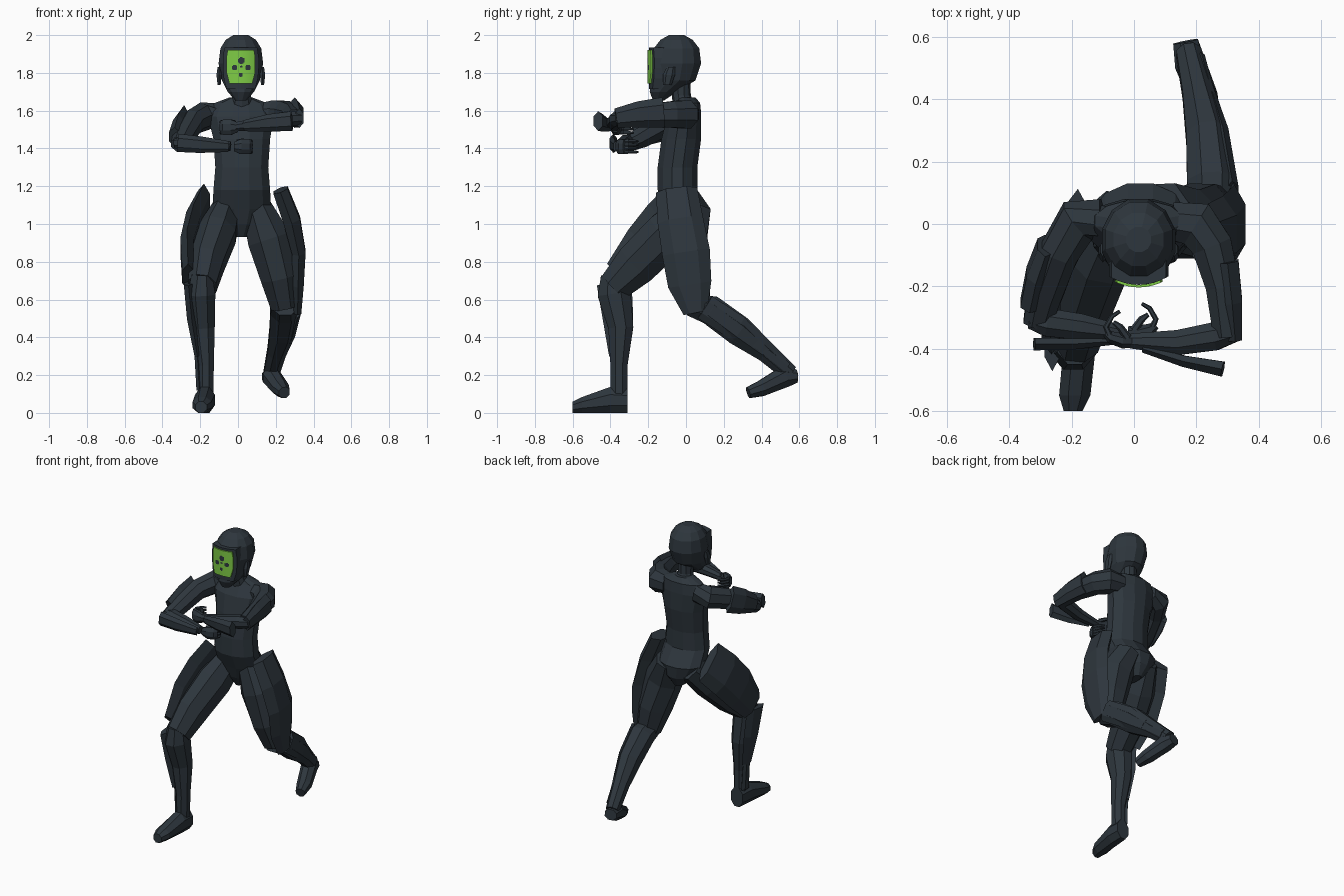
import bpy, bmesh, math
from mathutils import Vector


def material(name, rgb):
    m = bpy.data.materials.new(name)
    m.diffuse_color = (*rgb, 1)
    return m


DARK = material("dark suit", (0.027, 0.037, 0.047))
GREEN = material("green visor", (0.21, 0.60, 0.06))


def finish(name, bm, mats=(DARK,)):
    me = bpy.data.meshes.new(name)
    bm.to_mesh(me)
    bm.free()
    for m in mats:
        me.materials.append(m)
    ob = bpy.data.objects.new(name, me)
    bpy.context.collection.objects.link(ob)
    return ob


def loft(name, rings, sides=8, hint=(1, 0, 0), axis=None):
    """Skin rings (x, y, z, half width along hint, half depth) along a path."""
    bm = bmesh.new()
    pts = [Vector(r[:3]) for r in rings]
    grow = 1 / math.cos(math.pi / sides)
    loops = []
    for i, r in enumerate(rings):
        t = Vector(axis) if axis else pts[min(i + 1, len(pts) - 1)] - pts[max(i - 1, 0)]
        t.normalize()
        h = Vector(hint)
        s = (h - t * h.dot(t)).normalized()
        n = t.cross(s)
        loop = []
        for k in range(sides):
            a = 2 * math.pi * (k + 0.5) / sides
            p = pts[i] + (s * math.cos(a) * r[3] + n * math.sin(a) * r[4]) * grow
            p.z = max(p.z, 0)
            loop.append(bm.verts.new(p))
        loops.append(loop)
    for A, B in zip(loops, loops[1:]):
        for k in range(sides):
            j = (k + 1) % sides
            bm.faces.new((A[k], A[j], B[j], B[k]))
    bm.faces.new(loops[0])
    bm.faces.new(loops[-1])
    bmesh.ops.recalc_face_normals(bm, faces=bm.faces)
    return finish(name, bm)


UP = (0, 0, 1)
Y = (0, 1, 0)

# torso, neck and head
loft("torso", [(.02, .02, .93, .03, .06), (.02, .02, 1.0, .10, .10), (.02, .01, 1.08, .155, .12),
               (.02, -.045, 1.18, .15, .105), (.02, -.045, 1.3, .14, .105), (.02, -.025, 1.45, .15, .105),
               (.015, -.01, 1.57, .175, .09), (.015, .01, 1.64, .14, .065), (.015, .0, 1.67, .06, .05)],
     12, axis=UP)
loft("neck", [(.02, -.01, 1.62, .065, .055), (.02, -.025, 1.68, .048, .048), (.02, -.03, 1.78, .05, .05)],
     10, axis=UP)
loft("head", [(.015, -.145, 1.655, .03, .03), (.015, -.12, 1.70, .07, .072), (.015, -.065, 1.76, .10, .115),
              (.015, -.055, 1.85, .118, .135), (.015, -.05, 1.93, .108, .12), (.015, -.05, 1.975, .08, .085),
              (.015, -.05, 2.0, .04, .04)], 12, axis=UP)
for x in (-.1, .13):
    loft("ear_guard", [(x, -.10, 1.735, .008, .02), (x, -.09, 1.79, .014, .028), (x, -.08, 1.83, .008, .02)],
         6, axis=UP)


# curved visor frame and green visor plate with dark vent holes
HOLES = [(.018, 1.865, .018), (-.018, 1.828, .015), (.052, 1.828, .015), (.017, 1.833, .007), (.015, 1.79, .011)]


def visor(name, half, z0, z1, y0, thick, nx, nz, mats, painted=False):
    bm = bmesh.new()
    grid = []
    for j in range(nz + 1):
        v = j / nz
        w = half * (0.8 + 0.2 * min(1, v * 3)) * (1 - 0.08 * max(0, v - .8) * 5)
        row = []
        for i in range(nx + 1):
            u = 2 * i / nx - 1
            row.append(bm.verts.new((.015 + u * w, y0 + 3 * (u * w) ** 2, z0 + (z1 - z0) * v)))
        grid.append(row)
    for j in range(nz):
        for i in range(nx):
            f = bm.faces.new((grid[j][i], grid[j][i + 1], grid[j + 1][i + 1], grid[j + 1][i]))
            c = f.calc_center_median()
            if painted and any(math.hypot(c.x - hx, c.z - hz) < r for hx, hz, r in HOLES):
                f.material_index = 1
    skin = list(bm.faces)
    back = bmesh.ops.extrude_face_region(bm, geom=skin, use_keep_orig=True)["geom"]
    for g in back:
        if isinstance(g, bmesh.types.BMVert):
            g.co.y += thick
    bmesh.ops.recalc_face_normals(bm, faces=bm.faces)
    finish(name, bm, mats)


visor("visor_frame", .095, 1.715, 1.935, -.195, .09, 8, 4, (DARK,))
visor("visor", .076, 1.745, 1.92, -.203, .008, 32, 38, (GREEN, DARK), True)

# front leg (on -x), knee bent and foot flat
loft("front_thigh", [(-.06, .03, 1.08, .07, .10), (-.11, -.10, .95, .10, .12), (-.165, -.26, .79, .09, .115),
                     (-.19, -.38, .67, .075, .085)])
loft("front_shin", [(-.19, -.385, .73, .055, .065), (-.195, -.38, .63, .075, .088), (-.185, -.345, .45, .062, .066),
                    (-.17, -.355, .25, .042, .045), (-.17, -.355, .08, .04, .045)])
loft("front_foot", [(-.17, -.31, .065, .045, .065), (-.175, -.40, .068, .052, .07), (-.19, -.55, .042, .05, .042),
                    (-.195, -.60, .03, .03, .03)], axis=(0, -1, 0))
loft("front_thigh_plate", [(-.18, .01, 1.12, .035, .12), (-.235, -.09, 1.01, .04, .125),
                           (-.27, -.2, .88, .035, .12), (-.265, -.34, .72, .03, .09)], 6)
loft("front_shin_plate", [(-.262, -.38, .685, .025, .08), (-.245, -.36, .5, .025, .07),
                          (-.215, -.355, .3, .015, .045)], 6)
loft("front_ankle_plate", [(-.215, -.35, .3, .015, .03), (-.205, -.35, .12, .015, .035)], 6)

# rear leg (on +x), trailing behind
loft("rear_thigh", [(.10, .02, 1.08, .08, .11), (.165, .0, .92, .115, .11), (.22, .02, .72, .10, .11),
                    (.25, .05, .56, .075, .075)])
loft("rear_shin", [(.25, .02, .575, .07, .06), (.25, .13, .545, .08, .078), (.235, .28, .435, .068, .08),
                   (.205, .42, .325, .05, .055), (.175, .55, .21, .04, .045)])
loft("rear_foot", [(.165, .585, .195, .04, .035), (.178, .52, .19, .048, .056), (.225, .4, .13, .045, .042),
                   (.245, .33, .107, .03, .03)])
loft("rear_thigh_plate", [(.225, -.05, 1.18, .04, .095), (.285, -.03, 1.02, .045, .105), (.322, .0, .85, .036, .11),
                          (.318, .02, .68, .03, .10), (.315, .05, .53, .02, .055)], 6)
loft("rear_shin_plate", [(.315, .1, .56, .02, .06), (.285, .27, .45, .02, .06), (.25, .4, .345, .015, .035)], 6)
loft("rear_ankle_plate", [(.25, .4, .34, .012, .03), (.215, .53, .235, .012, .03)], 6)

# arm on -x: lower guard
loft("low_upper_arm", [(-.10, .02, 1.58, .06, .06), (-.18, .01, 1.57, .07, .07), (-.24, -.09, 1.54, .06, .065),
                       (-.29, -.23, 1.46, .055, .055), (-.31, -.32, 1.42, .045, .04)])
loft("low_arm_plate", [(-.285, -.07, 1.55, .025, .075), (-.315, -.16, 1.51, .03, .07),
                       (-.335, -.26, 1.46, .03, .05)], 6)
loft("low_forearm", [(-.335, -.305, 1.43, .03, .03), (-.28, -.315, 1.43, .045, .042), (-.17, -.33, 1.42, .042, .038),
                     (-.04, -.35, 1.412, .025, .025)], hint=Y)
loft("low_forearm_plate", [(-.32, -.385, 1.43, .02, .042), (-.2, -.385, 1.42, .018, .038),
                           (-.05, -.375, 1.41, .01, .025)], 6, hint=Y)

# arm on +x: upper guard
loft("high_upper_arm", [(.12, .01, 1.58, .06, .06), (.20, .0, 1.58, .075, .075), (.25, -.07, 1.58, .065, .07),
                        (.285, -.2, 1.575, .055, .06), (.30, -.36, 1.56, .045, .045)])
loft("high_arm_plate", [(.30, -.12, 1.59, .035, .07), (.315, -.25, 1.58, .032, .06),
                        (.325, -.37, 1.56, .022, .045)], 6)
loft("high_forearm", [(.33, -.345, 1.56, .03, .035), (.26, -.36, 1.555, .045, .042), (.14, -.38, 1.535, .04, .036),
                      (-.01, -.375, 1.515, .024, .024)], hint=Y)
loft("high_forearm_plate", [(.285, -.465, 1.545, .024, .045), (.16, -.44, 1.535, .018, .04),
                            (.03, -.40, 1.52, .012, .025)], 6, hint=Y)


# hands with curled fingers; d is the pointing direction along x
def hand(label, x, y, z, d):
    loft(label + "_palm", [(x, y, z, .022, .025), (x + d * .035, y, z, .024, .04),
                           (x + d * .075, y + .012, z, .02, .04), (x + d * .09, y + .025, z, .012, .034)],
         hint=Y)
    for k in range(4):
        fz = z + .028 - .019 * k
        loft(label + "_finger", [(x + d * .075, y + .01, fz, .01, .009), (x + d * .09, y + .045, fz, .009, .008),
                                 (x + d * .07, y + .08, fz, .008, .007), (x + d * .045, y + .095, fz, .005, .005)],
             6, hint=UP)
    loft(label + "_thumb", [(x + d * .02, y + .01, z + .025, .012, .012), (x + d * .045, y + .045, z + .032, .01, .01),
                            (x + d * .065, y + .06, z + .028, .006, .006)], 6, hint=UP)


hand("low_hand", -.02, -.35, 1.41, 1)
hand("high_hand", .0, -.375, 1.512, -1)
